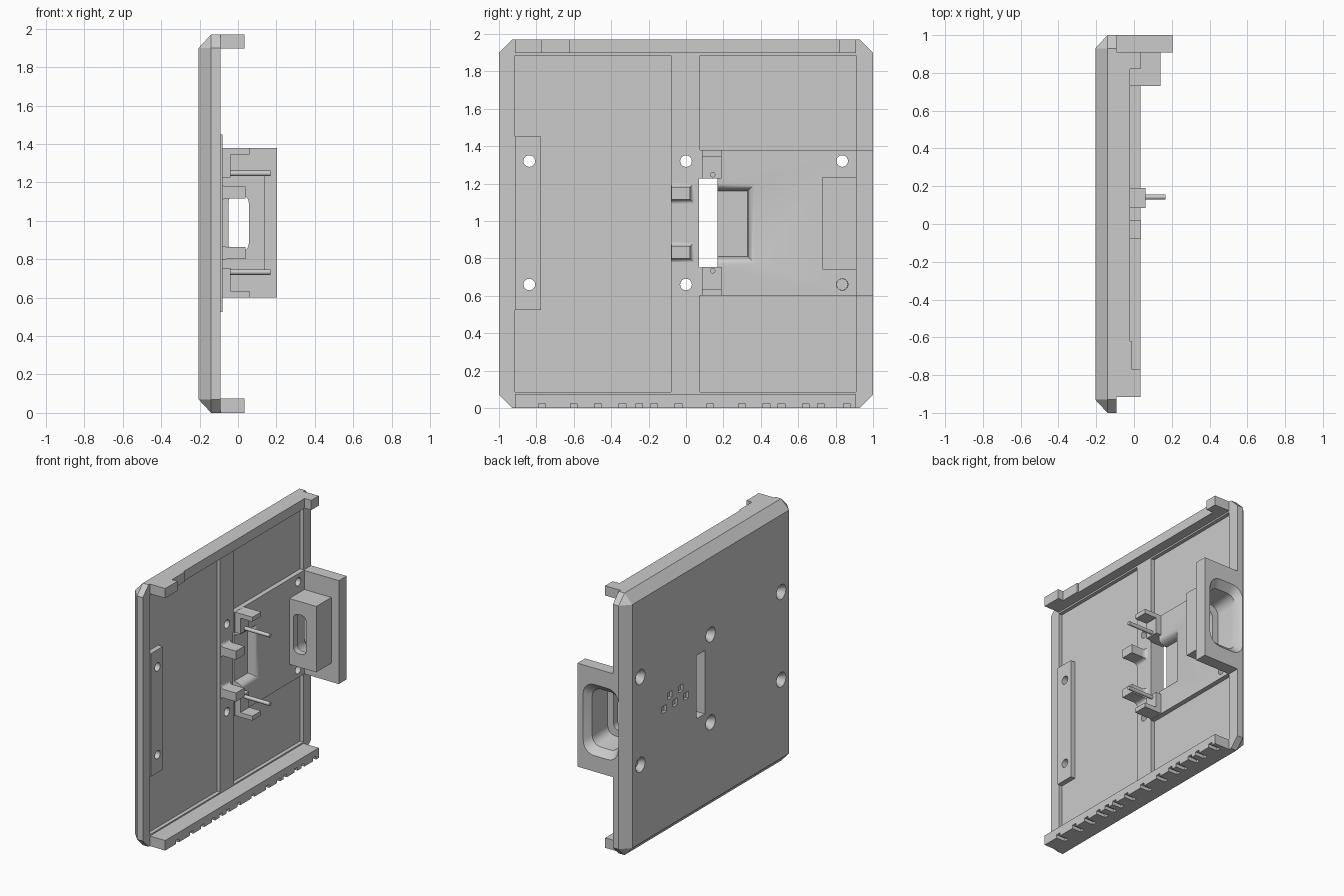
import bpy, bmesh, math
from mathutils import Vector, Matrix

old = bpy.data.objects.get("Cube")
if old:
    bpy.data.objects.remove(old, do_unlink=True)

GREY = (0.6, 0.6, 0.6, 1)
mat = bpy.data.materials.new("plain grey")
mat.use_nodes = True
mat.diffuse_color = GREY
mat.node_tree.nodes["Principled BSDF"].inputs["Base Color"].default_value = GREY


def finish(name, bm):
    bmesh.ops.recalc_face_normals(bm, faces=bm.faces)
    mesh = bpy.data.meshes.new(name)
    bm.to_mesh(mesh)
    bm.free()
    mesh.materials.append(mat)
    ob = bpy.data.objects.new(name, mesh)
    bpy.context.collection.objects.link(ob)
    return ob


def box(name, x, y, z):
    bm = bmesh.new()
    bmesh.ops.create_cube(bm, size=1)
    for v in bm.verts:
        v.co = [r[0] if c < 0 else r[1] for c, r in zip(v.co, (x, y, z))]
    return finish(name, bm)


def rod(name, x, y, z, r0, r1):
    """Round bar or cone along x, radius r0 at x[0] and r1 at x[1]."""
    bm = bmesh.new()
    place = Matrix.Translation((sum(x) / 2, y, z)) @ Matrix.Rotation(math.pi / 2, 4, 'Y')
    bmesh.ops.create_cone(bm, cap_ends=True, segments=24, radius1=r0, radius2=r1,
                          depth=x[1] - x[0], matrix=place)
    return finish(name, bm)


def ring(axis, d, a, z, r):
    """Rounded rectangle at distance d on the axis; a is the other level axis."""
    pts = []
    for k, (sa, sz) in enumerate(((1, 1), (0, 1), (0, 0), (1, 0))):
        ca = a[sa] + (-r if sa else r)
        cz = z[sz] + (-r if sz else r)
        for i in range(7 if r else 1):
            t = math.pi / 2 * (k + i / 6)
            p, q = ca + r * math.cos(t), cz + r * math.sin(t)
            pts.append((d, p, q) if axis == 'x' else (p, d, q))
    return pts


def loft(name, rings):
    bm = bmesh.new()
    loops = [[bm.verts.new(p) for p in r] for r in rings]
    n = len(loops[0])
    for lo, hi in zip(loops, loops[1:]):
        for i in range(n):
            bm.faces.new((lo[i], lo[(i + 1) % n], hi[(i + 1) % n], hi[i]))
    bm.faces.new(loops[0])
    bm.faces.new(loops[-1])
    return finish(name, bm)


def cut(target, cutters):
    bpy.context.view_layer.objects.active = target
    for c in cutters:
        m = target.modifiers.new("cut", 'BOOLEAN')
        m.operation = 'DIFFERENCE'
        m.solver = 'EXACT'
        m.object = c
        bpy.ops.object.modifier_apply(modifier=m.name)


def discard(cutters):
    for c in cutters:
        bpy.data.objects.remove(c, do_unlink=True)


# Panel: octagonal slab whose outer face is drawn in by a chamfer
H, C = 1.97, 0.07
bm = bmesh.new()
for sy in (-1, 1):
    for z, d in ((0, 1), (H, -1)):
        bm.verts.new((-0.205, sy * (1 - C), z + d * C))
        for x in (-0.14, -0.092):
            bm.verts.new((x, sy * (1 - C), z))
            bm.verts.new((x, sy, z + d * C))
bmesh.ops.convex_hull(bm, input=bm.verts)
bmesh.ops.dissolve_limit(bm, angle_limit=0.01, verts=bm.verts, edges=bm.edges)
panel = finish("panel", bm)

# Two shallow pockets on the inside and small square dimples outside
only_panel = [box("pocket_cutter", (-0.12, 0), y, (0.085, 1.885))
              for y in ((-0.915, -0.08), (0.075, 0.91))]
for i in range(5):
    y, z = 0.55 - 0.065 * i, 1.05 if i % 2 else 0.97
    only_panel.append(box("dimple_cutter", (-0.3, -0.185),
                          (y - 0.025, y + 0.025), (z - 0.025, z + 0.025)))
cut(panel, only_panel)
discard(only_panel)

# Raised parts carried by the panel
platform = box("latch_platform", (-0.13, -0.084), (0.075, 0.915), (0.6, 1.38))
side_pad = box("side_pad", (-0.13, -0.082), (-0.915, -0.775), (0.525, 1.45))
handle_wall = box("handle_wall", (-0.10, 0.203), (0.908, 1), (0.6, 1.378))
handle_block = box("handle_block", (-0.10, 0.14), (0.73, 0.91), (0.74, 1.235))

# Openings shared by the panel and its raised parts
shared = [box("slot_cutter", (-0.3, 0.1), (0.07, 0.168), (0.75, 1.226))]
for y in (-0.838, 0, 0.835):
    for z in (0.66, 1.32):
        shared.append(rod("screw_cutter", (-0.3, 0), y, z, 0.031, 0.031))
        shared.append(rod("sink_cutter", (-0.215, -0.165), y, z, 0.062, 0.03))
ramp = []
for i in range(6):
    t = math.pi / 2 * i / 5
    g, x = 0.04 * (1 - math.cos(t)), -0.15 + 0.067 * math.sin(t)
    ramp.append(ring('x', x, (0.1, 0.33 + g), (0.81 - g, 1.16 + g), 0))
ramp.append(ring('x', -0.02, (0.1, 0.37), (0.77, 1.20), 0))
shared.append(loft("ramp_cutter", ramp))
shared.append(loft("grip_cutter", [
    ring('y', 0.78, (-0.10, 0.105), (0.79, 1.185), 0.06),
    ring('y', 0.95, (-0.11, 0.115), (0.77, 1.205), 0.07),
    ring('y', 1.0, (-0.138, 0.155), (0.72, 1.255), 0.09),
    ring('y', 1.05, (-0.138, 0.155), (0.72, 1.255), 0.09)]))
shared.append(loft("grip_slot_cutter", [
    ring('y', y, (-0.05, 0.056), (0.84, 1.135), 0.04) for y in (0.7, 0.82)]))
for part in (panel, platform, side_pad, handle_wall, handle_block):
    cut(part, shared)
discard(shared)

# Top ledge with two end clips and a low step
top = (1.897, H)
box("top_ledge", (-0.1, -0.02), (-0.915, 0.91), top)
box("top_step", (-0.03, -0.01), (-0.775, -0.62), top)
box("top_clip_front", (-0.1, 0.035), (-0.915, -0.77), top)
box("top_clip_back", (-0.1, 0.035), (0.82, 0.91), top)

# Bottom ledge with a row of little notches
bottom_ledge = box("bottom_ledge", (-0.1, 0.035), (-0.915, 0.91), (0, 0.075))
notches = [box("notch_cutter", (-0.04, 0.1), (y - 0.018, y + 0.018), (-0.1, 0.025))
           for y in (-0.77, -0.6, -0.47, -0.34, -0.25, -0.17, -0.04,
                     0.13, 0.3, 0.43, 0.51, 0.64, 0.72, 0.86)]
cut(bottom_ledge, notches)
discard(notches)

# Stepped posts, pins and hooks, mirrored about the middle of the latch
MID = 0.99
for side, s in (("upper", 1), ("lower", -1)):
    def span(a, b):
        return sorted((MID + s * a, MID + s * b))
    box(side + "_post_base", (-0.1, -0.04), (0.085, 0.19), span(0.236, 0.389))
    box(side + "_post_wall", (-0.1, 0.06), (0.085, 0.19), span(0.355, 0.389))
    rod(side + "_pin", (-0.06, 0.168), 0.143, MID + s * 0.257, 0.014, 0.014)
    box(side + "_hook", (-0.1, 0.038), (-0.078, 0.022), span(0.125, 0.19))
    flare = []
    for i in range(5):
        t = math.pi / 2 * i / 4
        g = 0.025 * (1 - math.sin(t))
        lo, hi = span(0.125, 0.19)
        flare.append(ring('x', -0.093 + 0.03 * (1 - math.cos(t)),
                          (-0.078, 0.022 + g), (lo - g, hi + g), 0))
    loft(side + "_hook_flare", flare)

# Smooth the rounded surfaces, keep the hard edges
bpy.ops.object.select_all(action='DESELECT')
for ob in bpy.context.collection.objects:
    if ob.type == 'MESH' and mat.name in ob.data.materials:
        ob.select_set(True)
        bpy.context.view_layer.objects.active = ob
bpy.ops.object.shade_smooth_by_angle(angle=math.radians(30))
